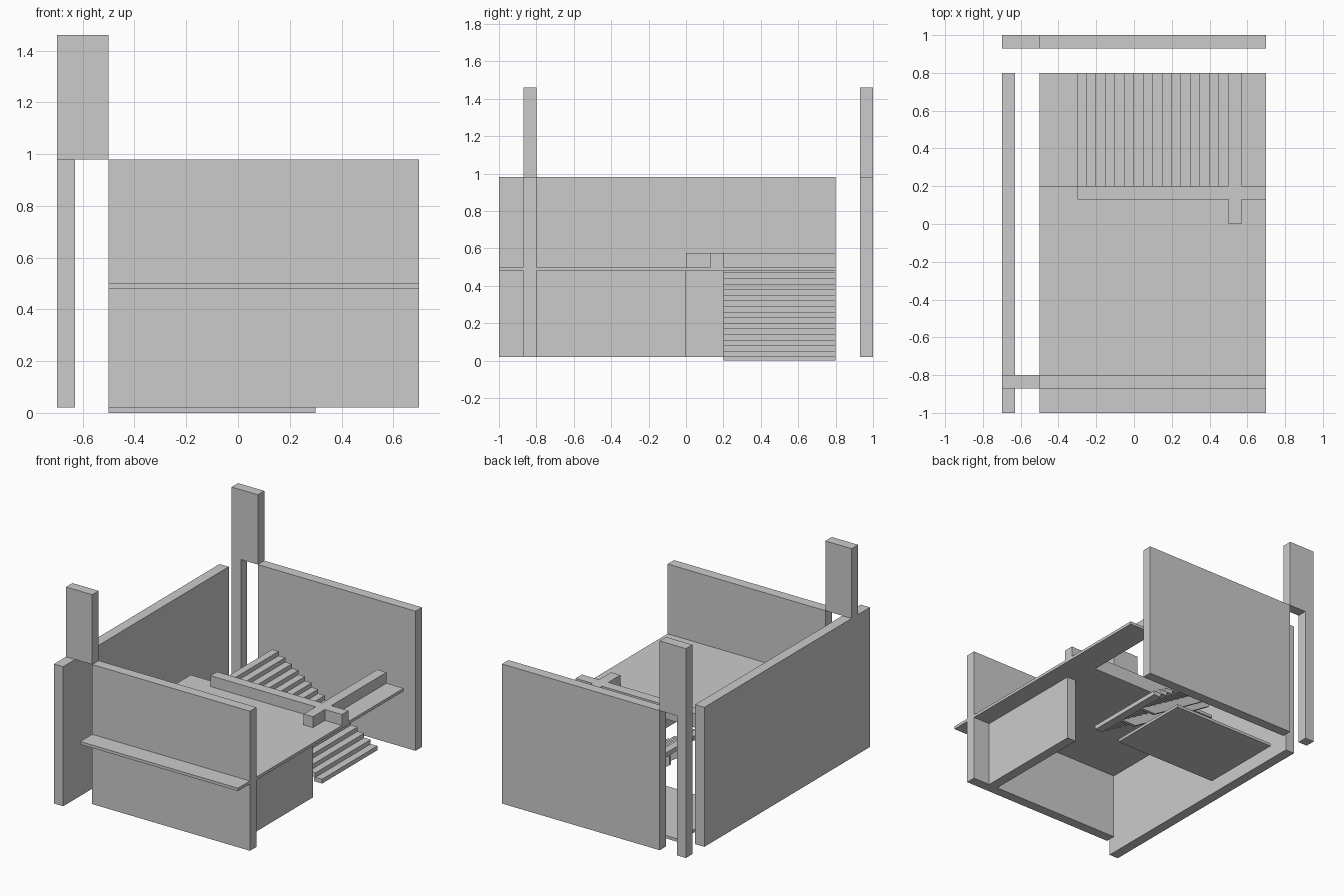
import bpy

if "Cube" in bpy.data.objects:
    bpy.data.objects.remove(bpy.data.objects["Cube"])


def box(name, x, y, z):
    """Axis-aligned box given as (min, max) ranges."""
    verts = [(a, b, c) for a in x for b in y for c in z]
    faces = [(0, 1, 3, 2), (4, 6, 7, 5), (0, 4, 5, 1),
             (2, 3, 7, 6), (0, 2, 6, 4), (1, 5, 7, 3)]
    return make(name, verts, faces)


def prism(name, profile, y):
    """Extrude an x-z profile between two y values."""
    n = len(profile)
    verts = [(px, b, pz) for b in y for px, pz in profile]
    faces = [tuple(range(n)), tuple(range(2 * n - 1, n - 1, -1))]
    faces += [(i, i + n, (i + 1) % n + n, (i + 1) % n) for i in range(n)]
    return make(name, verts, faces)


def make(name, verts, faces):
    mesh = bpy.data.meshes.new(name)
    mesh.from_pydata(verts, [], faces)
    obj = bpy.data.objects.new(name, mesh)
    bpy.context.collection.objects.link(obj)
    return obj


WALL_Z = (0.02, 0.98)
LINTEL_Z = (0.98, 1.46)
FLOOR_Z = (0.48, 0.50)
RAIL_Z = (0.50, 0.575)
STAIR_Y = (0.2, 0.8)

# Outer walls
box("left_wall", (-0.7, -0.63), (-1, 0.8), WALL_Z)
box("front_wall", (-0.5, 0.7), (-0.87, -0.8), WALL_Z)
box("back_wall", (-0.5, 0.7), (0.93, 1), WALL_Z)
box("back_post", (-0.7, -0.63), (0.93, 1), WALL_Z)

# Tall panels over the two doorways
box("front_lintel", (-0.7, -0.5), (-0.87, -0.8), LINTEL_Z)
box("back_lintel", (-0.7, -0.5), (0.93, 1), LINTEL_Z)

# Upper floor, side landing, and the wall below
box("upper_floor", (-0.5, 0.7), (-1, 0.2), FLOOR_Z)
box("side_landing", (0.5, 0.7), STAIR_Y, FLOOR_Z)
box("lower_wall", (0.5, 0.57), (-0.8, 0), (0.02, 0.48))

# Crossing low parapets around the stairwell
box("parapet_across", (-0.3, 0.7), (0.13, 0.2), RAIL_Z)
box("parapet_front_stub", (0.5, 0.57), (0, 0.13), RAIL_Z)
box("parapet_back", (0.5, 0.57), STAIR_Y, RAIL_Z)

# Ground slab under the stairs
box("stair_base", (-0.5, 0.3), STAIR_Y, (0, 0.02))

# Sixteen treads descending to the right
for i in range(16):
    x, top = -0.3 + 0.05 * i, 0.5 - 0.03 * i
    back = 0.01 if i else 0
    box(f"tread_{i + 1}", (x - back, x + 0.05), STAIR_Y, (top - 0.03, top))

# Sloped stringers carrying the treads
for i, y in enumerate((0.4, 0.6)):
    prism(f"stringer_{i + 1}",
          [(-0.3, 0.47), (-0.3, 0.40), (0.33, 0.02), (0.45, 0.02)],
          (y - 0.01, y + 0.01))
